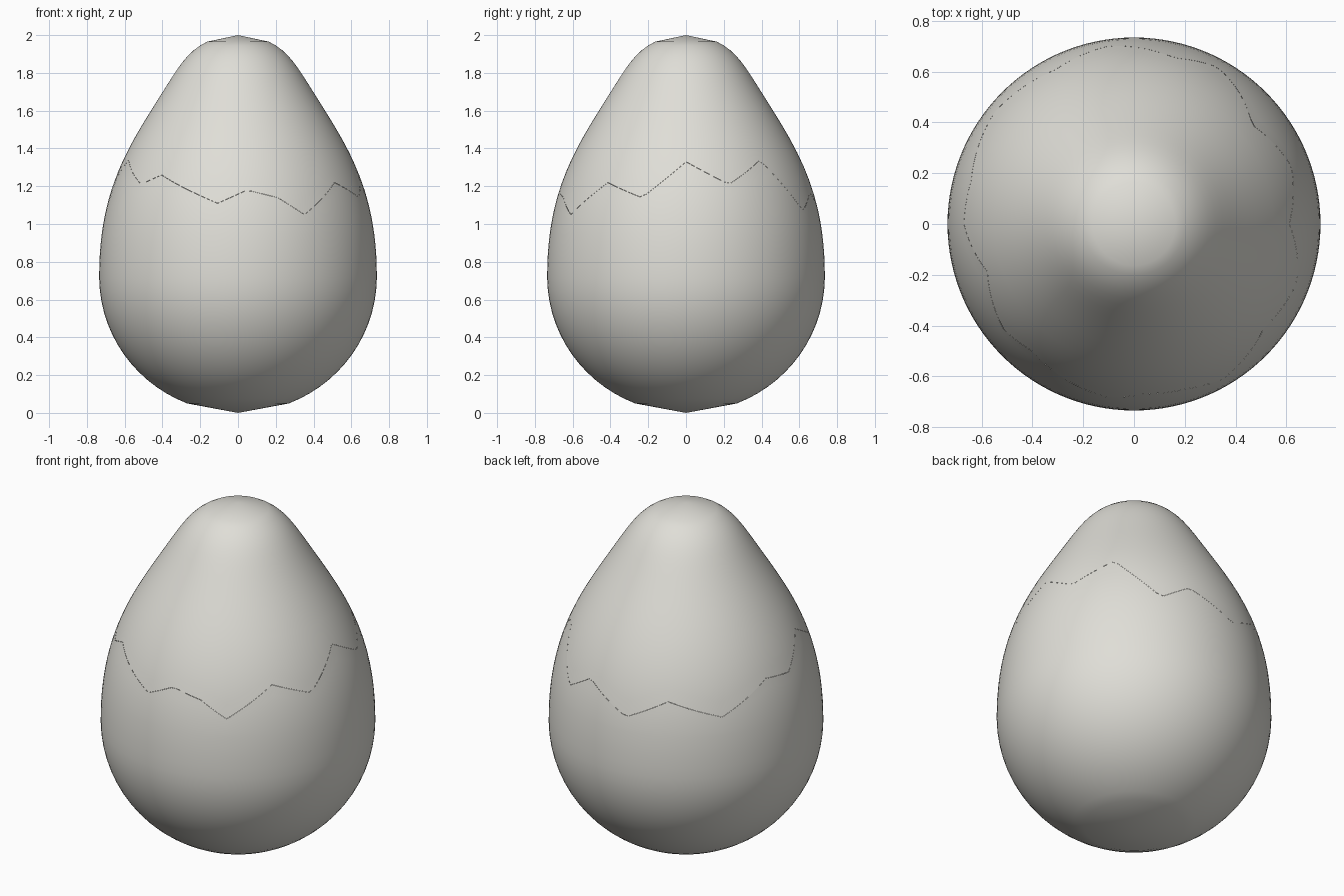
import bpy, bmesh, math

if "Cube" in bpy.data.objects:
    bpy.data.objects.remove(bpy.data.objects["Cube"])

SEGS = 120
WIDE_Z, WIDE_R = 0.72, 0.735

# Zigzag crack: (angle in degrees from the front towards +x, height)
CRACK = [(-9, 1.11), (4, 1.18), (18, 1.14), (30, 1.05), (51, 1.22), (70, 1.14),
         (90, 1.33), (110, 1.21), (130, 1.34), (152, 1.07), (166, 1.17),
         (188, 1.03), (207, 1.14), (231, 1.05), (255, 1.20), (270, 1.18),
         (288, 1.34), (309, 1.21), (321, 1.26), (351, 1.11)]


def crack_height(deg):
    deg = (deg + 9) % 360 - 9
    for (a0, z0), (a1, z1) in zip(CRACK, CRACK[1:]):
        if a0 <= deg <= a1:
            return z0 + (z1 - z0) * (deg - a0) / (a1 - a0)


def radius(z):
    """Egg profile: half ellipse below, slimmer tapering half above."""
    if z < WIDE_Z:
        return WIDE_R * math.sqrt(max(0, 1 - ((WIDE_Z - z) / WIDE_Z) ** 2))
    t = (z - WIDE_Z) / (2 - WIDE_Z)
    return WIDE_R * math.sqrt(max(0, 1 - t * t)) * (1 - 0.16 * math.sin(math.pi * t ** 3))


def make_shell(name, rows, pole_z, mat):
    """Join rows of heights (functions of angle) into a shell closed at its pole."""
    bm = bmesh.new()
    rings = []
    for row in rows:
        ring = []
        for i in range(SEGS):
            deg = 360 * i / SEGS
            a, z = math.radians(deg), row(deg)
            r = radius(z)
            ring.append(bm.verts.new((r * math.sin(a), -r * math.cos(a), z)))
        rings.append(ring)
    for low, high in zip(rings, rings[1:]):
        for i in range(SEGS):
            j = (i + 1) % SEGS
            bm.faces.new((low[i], low[j], high[j], high[i]))
    # shallow cone that closes the pole
    pole = bm.verts.new((0, 0, pole_z))
    for i in range(SEGS):
        j = (i + 1) % SEGS
        if pole_z > 1:
            bm.faces.new((rings[-1][i], rings[-1][j], pole))
        else:
            bm.faces.new((rings[0][j], rings[0][i], pole))
    for f in bm.faces:
        f.smooth = True
    mesh = bpy.data.meshes.new(name)
    bm.to_mesh(mesh)
    bm.free()
    mesh.materials.append(mat)
    obj = bpy.data.objects.new(name, mesh)
    bpy.context.collection.objects.link(obj)


shell = bpy.data.materials.new("eggshell white")
shell.diffuse_color = (0.74, 0.73, 0.68, 1)
shell.use_nodes = True
shell.node_tree.nodes["Principled BSDF"].inputs["Base Color"].default_value = shell.diffuse_color

# Lower shell: level rings up to 0.95, then rings that blend into the crack
start = math.acos((WIDE_Z - 0.05) / WIDE_Z)
end = math.acos((WIDE_Z - 0.95) / WIDE_Z)
lower = []
for k in range(19):
    z = WIDE_Z - WIDE_Z * math.cos(start + (end - start) * k / 18)
    lower.append(lambda deg, z=z: z)
for k in range(1, 6):
    lower.append(lambda deg, f=k / 5: 0.95 + (crack_height(deg) - 0.001 - 0.95) * f)
make_shell("lower_shell", lower, 0.0, shell)

# Upper shell: rings that blend out of the crack, then level rings to the tip
upper = []
for k in range(6):
    upper.append(lambda deg, f=k / 5: crack_height(deg) * (1 - f) + 1.45 * f)
top = 2 - WIDE_Z
start = math.acos((1.45 - WIDE_Z) / top)
end = math.acos((1.965 - WIDE_Z) / top)
for k in range(1, 13):
    z = WIDE_Z + top * math.cos(start + (end - start) * k / 12)
    upper.append(lambda deg, z=z: z)
make_shell("upper_shell", upper, 2.0, shell)
